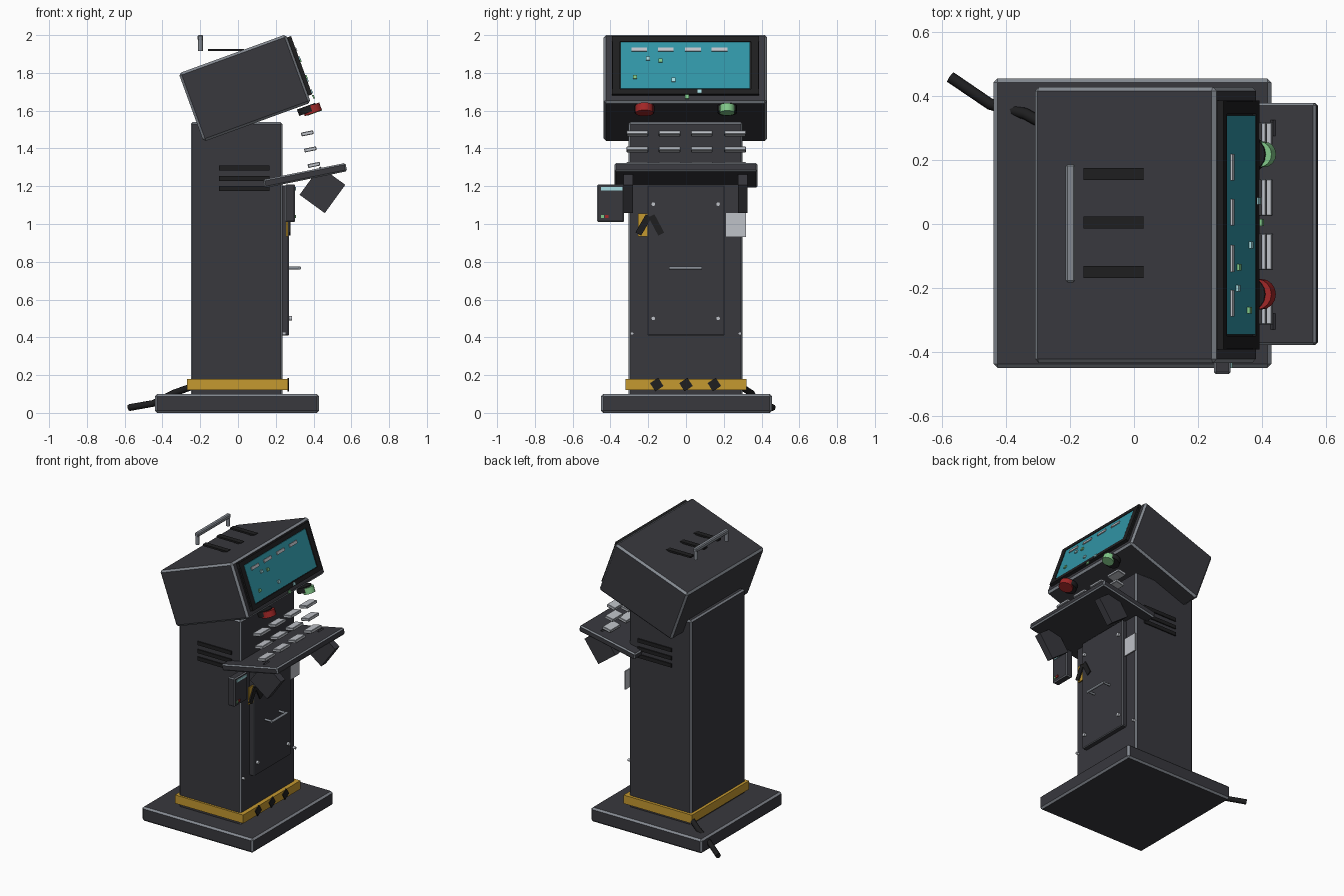
import bpy
from math import radians, cos, sin, pi
from mathutils import Vector, Matrix

cube = bpy.data.objects.get("Cube")
if cube:
    bpy.data.objects.remove(cube, do_unlink=True)


def material(name, r, g, b):
    m = bpy.data.materials.new(name)
    m.use_nodes = True
    m.diffuse_color = (r, g, b, 1)
    m.node_tree.nodes["Principled BSDF"].inputs["Base Color"].default_value = (r, g, b, 1)
    return m


BODY = material("charcoal_metal", .04, .04, .048)
TRIM = material("worn_edge_grey", .23, .25, .28)
BLACK = material("black_rubber", .013, .013, .014)
YELLOW = material("safety_yellow", .56, .32, .03)
TEAL = material("screen_teal", .03, .30, .38)
RED = material("button_red", .36, .02, .02)
GREEN = material("signal_green", .22, .58, .25)
LIGHT = material("light_metal", .52, .54, .58)
CYAN = material("pale_cyan", .38, .72, .76)


def finish(name, mat, matrix, bevel=0):
    """Name the active object, place it and give it material and worn edges."""
    o = bpy.context.object
    o.name = o.data.name = name
    o.matrix_world = matrix
    o.data.materials.append(mat)
    if bevel:
        o.data.materials.append(TRIM)
        b = o.modifiers.new("worn_edges", 'BEVEL')
        b.width, b.segments, b.material = bevel, 1, 1
    return o


def box(name, loc, size, mat, tilt=0, roll=0, bevel=0):
    """Box with tilt raising its +x end and roll turning it about x."""
    bpy.ops.mesh.primitive_cube_add(size=1)
    o = bpy.context.object
    o.data.transform(Matrix.Diagonal((*size, 1)))
    m = (Matrix.Translation(loc) @ Matrix.Rotation(-radians(tilt), 4, 'Y')
         @ Matrix.Rotation(radians(roll), 4, 'X'))
    return finish(name, mat, m, bevel)


def rod(name, loc, radius, depth, mat, axis='Z', tilt=0, sides=12):
    bpy.ops.mesh.primitive_cylinder_add(vertices=sides, radius=radius, depth=depth)
    turn = {'X': Matrix.Rotation(pi / 2, 4, 'Y'),
            'Y': Matrix.Rotation(pi / 2, 4, 'X'), 'Z': Matrix()}[axis]
    m = Matrix.Translation(loc) @ Matrix.Rotation(-radians(tilt), 4, 'Y') @ turn
    o = finish(name, mat, m)
    bpy.ops.object.shade_smooth_by_angle(angle=radians(40))
    return o


def span(name, lo, hi, mat, bevel=0):
    """Upright box between two corners."""
    lo, hi = Vector(lo), Vector(hi)
    return box(name, (lo + hi) / 2, hi - lo, mat, bevel=bevel)


# Base, column and safety band
span("base_plate", (-.44, -.45, 0), (.43, .455, .1), BODY, .012)
span("column", (-.25, -.305, .09), (.235, .3, 1.54), BODY, .01)
span("safety_band", (-.27, -.32, .12), (.265, .32, .18), YELLOW)
for i, y in enumerate((-.155, 0, .15)):
    box(f"band_mark_{i}", (.266, y, .15), (.009, .052, .052), BLACK, roll=33)

# Column side vents
for side, y in (("right", -.306), ("left", .301)):
    for i, z in enumerate((1.188, 1.24, 1.297)):
        box(f"{side}_vent_{i}", (.033, y, z), (.265, .014, .026), BLACK)

# Service door, screws and pull handle
span("service_door", (.23, -.205, .41), (.27, .205, 1.205), BODY, .004)
for y in (-.173, .17):
    for z in (.5, 1.105):
        rod("door_screw", (.275, y, z), .012, .02, LIGHT, 'X')
for y in (-.285, .285):
    rod("column_screw", (.242, y, .42), .009, .022, LIGHT, 'X')
rod("door_handle_bar", (.325, -.003, .767), .009, .175, TRIM, 'Y')
for y in (-.08, .075):
    rod("door_handle_leg", (.298, y, .767), .008, .055, TRIM, 'X')

# Warning plate and label plate
span("warning_plate", (.255, -.255, .935), (.264, -.13, 1.055), YELLOW)
for y, roll in ((-.225, -30), (-.157, 28)):
    box("warning_stripe", (.273, y, .995), (.009, .035, .11), BLACK, roll=roll)
span("label_plate", (.25, .21, .93), (.259, .318, 1.06), LIGHT)

# Card reader on the side
span("card_reader", (.25, -.47, 1.01), (.302, -.328, 1.21), BODY, .006)
span("reader_display", (.3, -.45, 1.178), (.307, -.335, 1.195), CYAN)
span("reader_green_light", (.3, -.45, 1.032), (.308, -.435, 1.047), GREEN)
span("reader_red_light", (.3, -.43, 1.032), (.308, -.41, 1.047), RED)

# Keyboard tray, brackets and floating keys
box("keyboard_tray", (.355, -.0, 1.257), (.445, .757, .045), BODY, tilt=11.5, bevel=.008)
for y in (-.305, .3):
    box("tray_bracket", (.447, y, 1.181), (.165, .05, .185), BODY, tilt=-36)
for row, (x, z) in enumerate(((.367, 1.48), (.383, 1.395), (.402, 1.313))):
    for col, y in enumerate((-.257, -.087, .083, .26)):
        box(f"key_{row}_{col}", (x, y, z), (.065, .115, .02), LIGHT, tilt=11.5, bevel=.003)

# Tilted head: u runs forward, w runs up along its own axes
TILT = 20
U = Vector((cos(radians(TILT)), 0, sin(radians(TILT))))
W = Vector((-U.z, 0, U.x))
CENTRE = Vector((.036, -.003, 1.72))


def on_head(u, y, w):
    return CENTRE + U * u + W * w + Vector((0, y, 0))


def head_box(name, u, y, w, size, mat, bevel=0):
    return box(name, on_head(u, y, w), size, mat, tilt=TILT, bevel=bevel)


head_box("head_case", 0, 0, 0, (.605, .865, .385), BODY, .013)
head_box("screen_bezel", .303, 0, .01, (.02, .78, .325), BLACK)
head_box("screen", .312, 0, .011, (.02, .685, .262), TEAL)
for y in (-.367, .367):
    head_box("bezel_side", .312, y, .01, (.024, .04, .325), BLACK)
for w in (-.138, .16):
    head_box("bezel_rail", .312, 0, w, (.024, .78, .03), BLACK)

# Screen graphics
for y in (-.245, -.105, .04, .18):
    head_box("screen_dash", .324, y, .098, (.009, .083, .02), LIGHT)
for y, z, mat in ((-.267, 1.78, GREEN), (-.198, 1.878, CYAN), (-.132, 1.868, GREEN),
                  (-.063, 1.765, CYAN), (.008, 1.675, GREEN), (.075, 1.703, CYAN)):
    head_box("screen_dot", .326, y, (z - 1.833) / U.x, (.009, .021, .02), mat)

# Push buttons under the screen
for name, y, mat, r in (("stop", -.22, RED, .048), ("start", .218, GREEN, .04)):
    rod(f"{name}_button_collar", (.367, y, 1.607), .052, .036, BLACK, tilt=TILT, sides=16)
    rod(f"{name}_button_cap", (.44 - r, y, 1.607), r, .042, mat, tilt=TILT, sides=16)

# Top vents and carrying handle
for y in (-.15, .005, .157):
    box("top_vent", (-.063, y, 1.921), (.19, .037, .012), BLACK)
span("carry_handle_bar", (-.214, -.183, 1.972), (-.184, .187, 2.0), TRIM, .006)
for y in (-.17, .174):
    rod("carry_handle_leg", (-.199, y, 1.952), .013, .07, TRIM)

# Power cable
curve = bpy.data.curves.new("power_cable", 'CURVE')
curve.dimensions = '3D'
curve.bevel_depth, curve.bevel_resolution, curve.use_fill_caps = .018, 2, True
path = ((-.24, .29, .14), (-.34, .345, .105), (-.45, .375, .05), (-.575, .46, .028))
spline = curve.splines.new('POLY')
spline.points.add(len(path) - 1)
for point, co in zip(spline.points, path):
    point.co = (*co, 1)
curve.materials.append(BLACK)
bpy.context.collection.objects.link(bpy.data.objects.new("power_cable", curve))
